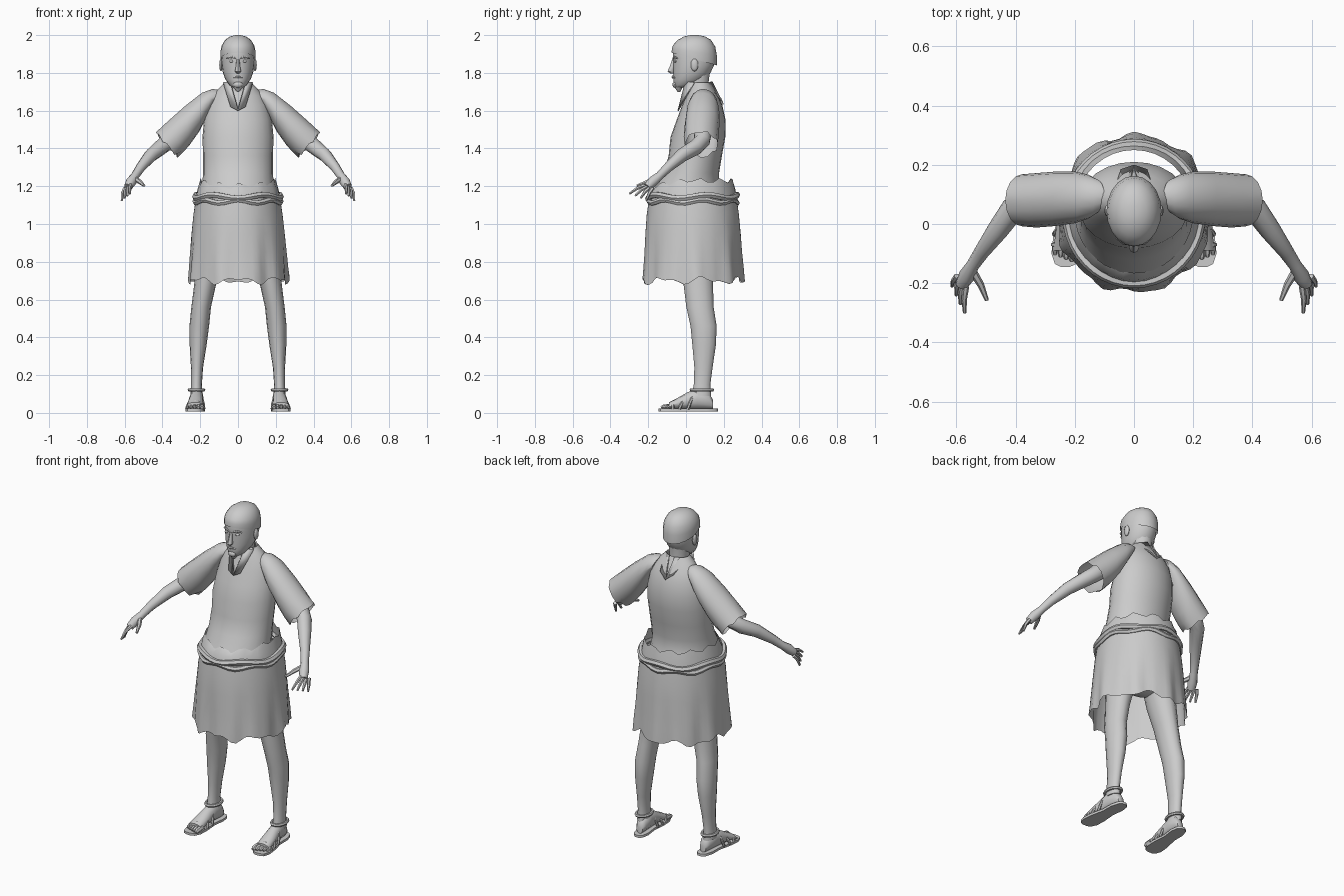
import bpy, bmesh, math
from mathutils import Vector

if "Cube" in bpy.data.objects:
    bpy.data.objects.remove(bpy.data.objects["Cube"])

clay = bpy.data.materials.new("plain_grey")
clay.use_nodes = True
grey = (0.6, 0.6, 0.6, 1)
clay.diffuse_color = grey
clay.node_tree.nodes["Principled BSDF"].inputs["Base Color"].default_value = grey
parts = []


def finish(name, bm):
    bmesh.ops.recalc_face_normals(bm, faces=bm.faces)
    mesh = bpy.data.meshes.new(name)
    bm.to_mesh(mesh)
    bm.free()
    mesh.materials.append(clay)
    ob = bpy.data.objects.new(name, mesh)
    bpy.context.collection.objects.link(ob)
    parts.append(ob)
    return ob


def loft(name, rings, start=True, end=True):
    """Skin a row of closed rings; optionally cap the ends."""
    bm = bmesh.new()
    rows = [[bm.verts.new(p) for p in ring] for ring in rings]
    for a, b in zip(rows, rows[1:]):
        for i in range(len(a)):
            j = (i + 1) % len(a)
            bm.faces.new((a[i], a[j], b[j], b[i]))
    if start:
        bm.faces.new(rows[0])
    if end:
        bm.faces.new(rows[-1])
    return finish(name, bm)


def ellipse(c, u, v, n=12):
    c, u, v = Vector(c), Vector(u), Vector(v)
    return [c + u * math.cos(t) + v * math.sin(t)
            for t in (math.tau * i / n for i in range(n))]


def level(z, rx, front, back, n=20, cx=0):
    """Horizontal ring between a front and a back y."""
    return ellipse((cx, (front + back) / 2, z), (rx, 0, 0), (0, (back - front) / 2, 0), n)


def tube(name, pts, n=8, closed_path=False):
    """Round limb through points of (x, y, z, radius)."""
    rings = []
    for i, p in enumerate(pts):
        a, b = pts[max(i - 1, 0)], pts[min(i + 1, len(pts) - 1)]
        if closed_path:
            a, b = pts[i - 1], pts[(i + 1) % len(pts)]
        d = (Vector(b[:3]) - Vector(a[:3])).normalized()
        side = d.cross((0, 0, 1))
        if side.length < 0.1:
            side = d.cross((0, 1, 0))
        side.normalize()
        rings.append(ellipse(p[:3], side * p[3], side.cross(d) * p[3], n))
    if closed_path:
        rings.append(rings[0])
    return loft(name, rings, not closed_path, not closed_path)


def ball(name, c, size):
    bm = bmesh.new()
    bmesh.ops.create_uvsphere(bm, u_segments=10, v_segments=6, radius=1)
    for v in bm.verts:
        v.co = Vector([c[k] + v.co[k] * size[k] for k in range(3)])
    return finish(name, bm)


def plate(name, pts):
    bm = bmesh.new()
    bm.faces.new([bm.verts.new(p) for p in pts])
    ob = finish(name, bm)
    ob.modifiers.new("thickness", "SOLIDIFY").thickness = 0.008


# Tunic body
loft("tunic_body", [level(*r, n=24) for r in (
    (1.14, .2, -.19, .2), (1.2, .19, -.165, .175), (1.27, .185, -.12, .175),
    (1.36, .185, -.092, .19), (1.46, .188, -.082, .208), (1.55, .18, -.05, .21),
    (1.63, .16, -.02, .192), (1.68, .135, 0, .17), (1.72, .1, .015, .145),
    (1.75, .07, .025, .13))], end=False)

# Open gathered waistband above the belt
band = []
for z, rx, f, b in ((1.13, .225, -.2, .27), (1.18, .215, -.19, .262), (1.23, .2, -.165, .25)):
    ring = level(z, rx, f, b, 36)
    for i, p in enumerate(ring):
        if z > 1.2:
            p.z += .014 * math.sin(i * 1.9) + .15 * min(p.y, 0)
    band.append(ring)
loft("waistband", band, False, False)

# Sagging cloth belt rolls
for name, z, r, k in (("upper_belt_roll", 1.145, .017, 5), ("lower_belt_roll", 1.12, .015, 7)):
    path = level(z, .226, -.2, .27, 40)
    tube(name, [(p.x, p.y, p.z + .009 * math.sin(k * math.tau * i / 40), r)
                for i, p in enumerate(path)], 6, True)

# Skirt with folds that deepen toward a ragged hem
skirt = []
for z, rx, f, b in ((1.14, .222, -.195, .268), (1.05, .236, -.208, .28), (.95, .246, -.215, .288),
                    (.85, .254, -.22, .292), (.77, .26, -.225, .298), (.7, .265, -.23, .302)):
    ring = level(z, rx, f, b, 64)
    depth = max(0, 1.0 - z) / .3
    for i, p in enumerate(ring):
        a = math.tau * i / 64
        wave = math.sin(9 * a + .6) + .6 * math.sin(16 * a + 1)
        p.x *= 1 + .028 * depth * wave
        p.y = .036 + (p.y - .036) * (1 + .028 * depth * wave)
        if z < .75:
            p.z += .014 * math.sin(7 * a) + .01 * math.sin(13 * a)
    skirt.append(ring)
loft("skirt", skirt, False, False)
ball("hips", (0, .05, .98), (.19, .13, .14))

# Head, neck and fitted cap
loft("neck", [level(*r, n=14) for r in (
    (1.6, .06, .02, .14), (1.68, .052, .012, .125), (1.74, .055, 0, .12), (1.82, .06, 0, .13))])
loft("head", [level(*r, n=20) for r in (
    (1.722, .025, -.056, .0), (1.735, .045, -.064, .05), (1.765, .067, -.066, .1),
    (1.8, .08, -.068, .13), (1.84, .086, -.068, .148), (1.88, .088, -.07, .156),
    (1.92, .087, -.07, .155), (1.96, .075, -.055, .14))])
cap = []
for z, rx, f, b, tilt in ((1.88, .092, -.076, .163, .28), (1.915, .093, -.075, .163, .15),
                          (1.945, .087, -.067, .155, .05), (1.975, .068, -.042, .132, 0),
                          (1.993, .042, -.01, .1, 0), (2.0, .014, .025, .065, 0)):
    ring = level(z, rx, f, b, 20)
    for p in ring:
        p.z -= tilt * (p.y - .02)
    cap.append(ring)
loft("cap", cap, start=False)

# Face
loft("nose", [level(*r, n=8) for r in (
    (1.798, .008, -.085, -.06), (1.808, .017, -.098, -.058),
    (1.835, .011, -.086, -.058), (1.872, .008, -.073, -.058))])
tube("mouth", [(-.026, -.058, 1.775, .004), (0, -.069, 1.778, .008), (.026, -.058, 1.775, .004)], 6)
ball("chin", (0, -.056, 1.738), (.026, .016, .018))
loft("beard_tuft", [level(*r, n=8) for r in (
    (1.7, .006, -.045, -.03), (1.72, .022, -.058, -.02), (1.74, .032, -.062, 0))])

for s, side in ((1, "left"), (-1, "right")):
    ball(side + "_eye", (s * .034, -.056, 1.862), (.015, .009, .008))
    tube(side + "_brow", [(s * .012, -.068, 1.876, .005), (s * .034, -.063, 1.884, .007),
                          (s * .06, -.046, 1.877, .004)], 6)
    ball(side + "_ear", (s * .09, .045, 1.842), (.01, .02, .034))

    # Collar lapels, front and back
    plate(side + "_lapel", [(s * .08, .04, 1.75), (s * .045, -.005, 1.755),
                            (0, -.045, 1.6), (s * .04, -.035, 1.62)])
    plate(side + "_back_collar", [(s * .075, .09, 1.745), (s * .02, .14, 1.755),
                                  (0, .2, 1.635), (s * .045, .185, 1.67)])

    # Wide open sleeve: top x z, bottom x z, middle y, half depth
    sleeve = []
    for tx, tz, bx, bz, y, d in ((.1, 1.71, .15, 1.6, .095, .055), (.135, 1.715, .175, 1.55, .092, .075),
                                 (.19, 1.695, .205, 1.49, .09, .087), (.28, 1.625, .255, 1.42, .085, .092),
                                 (.37, 1.545, .29, 1.38, .08, .092), (.435, 1.485, .32, 1.355, .08, .088)):
        ring = ellipse((s * (tx + bx) / 2, y, (tz + bz) / 2),
                       (s * (tx - bx) / 2, 0, (tz - bz) / 2), (0, d, 0), 16)
        sleeve.append(ring)
    for i, p in enumerate(sleeve[-1]):
        p.z += .01 * math.sin(i * 2.3)
    loft(side + "_sleeve", sleeve, end=False)

    # Arm, hand and fingers
    tube(side + "_arm", [(s * x, y, z, r) for x, y, z, r in (
        (.2, .09, 1.6, .055), (.3, .09, 1.5, .05), (.365, .085, 1.44, .043), (.41, .05, 1.405, .041),
        (.46, -.02, 1.365, .036), (.515, -.095, 1.3, .026), (.545, -.14, 1.255, .022),
        (.565, -.175, 1.225, .028), (.582, -.205, 1.195, .022))], 10)
    for i, finger in enumerate(("index", "middle", "ring", "little")):
        t = i / 3
        base = Vector((.568 + .03 * t, -.212 + .035 * t, 1.205 - .015 * t))
        tip = Vector((.572 + .043 * t, -.3 + .09 * t, 1.16 - .035 * t))
        mid = base.lerp(tip, .5) + Vector((.004, 0, .008))
        tube(f"{side}_{finger}_finger", [(s * p.x, p.y, p.z, r) for p, r in
                                        ((base, .011), (mid, .0095), (tip, .006))], 6)
    tube(side + "_thumb", [(s * .545, -.16, 1.24, .014), (s * .518, -.205, 1.222, .012),
                           (s * .497, -.258, 1.203, .007)], 6)

    # Leg
    loft(side + "_leg", [level(z, rx, f, b, 14, s * x) for z, x, rx, f, b in (
        (1.0, .115, .085, -.05, .15), (.8, .15, .072, -.035, .15), (.68, .174, .058, -.015, .145),
        (.56, .195, .052, 0, .148), (.46, .205, .052, .022, .164), (.36, .211, .045, .032, .16),
        (.24, .217, .032, .043, .142), (.15, .22, .029, .04, .13), (.09, .22, .033, .03, .135))])

    # Foot and toes
    def mid_x(y):
        return s * (.222 - .07 * y)
    loft(side + "_foot", [ellipse((mid_x(y), y, .02 + h / 2), (w, 0, 0), (0, 0, h / 2), 12) for y, w, h in (
        (.142, .02, .05), (.12, .032, .09), (.06, .036, .11), (.01, .037, .09),
        (-.04, .042, .062), (-.09, .043, .036))])
    for i in range(5):
        x, r = mid_x(-.1) + s * (i - 2) * .019, .014 - .0015 * i
        tip = -.132 + .007 * i
        tube(f"{side}_toe_{i + 1}", [(x, -.075, .036, r), (x, tip + .012, .032, r), (x, tip, .027, r * .6)], 6)

    # Sandal sole and straps
    outline = ((.17, .012), (.155, .03), (.11, .04), (.04, .036), (-.04, .048), (-.1, .05), (-.135, .036), (-.145, .015))
    loft(side + "_sole", [[(mid_x(y) + w, y, z) for y, w in outline] +
                         [(mid_x(y) - w, y, z) for y, w in reversed(outline)] for z in (.008, .022)])
    for k, (y, w, h, lean) in enumerate(((-.07, .046, .038, 0), (-.035, .045, .054, .02), (.01, .041, .084, .03))):
        tube(f"{side}_strap_{k + 1}", [(mid_x(y) + w * math.cos(t), y + lean * math.sin(t),
                                       .02 + h * math.sin(t), .008)
                                      for t in (math.pi * i / 8 for i in range(9))], 6)
    ankle = level(.122, .038, .028, .14, 16, s * .22)
    tube(side + "_ankle_strap", [(*p, .009) for p in ankle], 6, True)

# Smooth shading with crisp creases
bpy.ops.object.select_all(action="DESELECT")
for ob in parts:
    ob.select_set(True)
bpy.context.view_layer.objects.active = parts[0]
bpy.ops.object.shade_smooth_by_angle(angle=math.radians(45))
